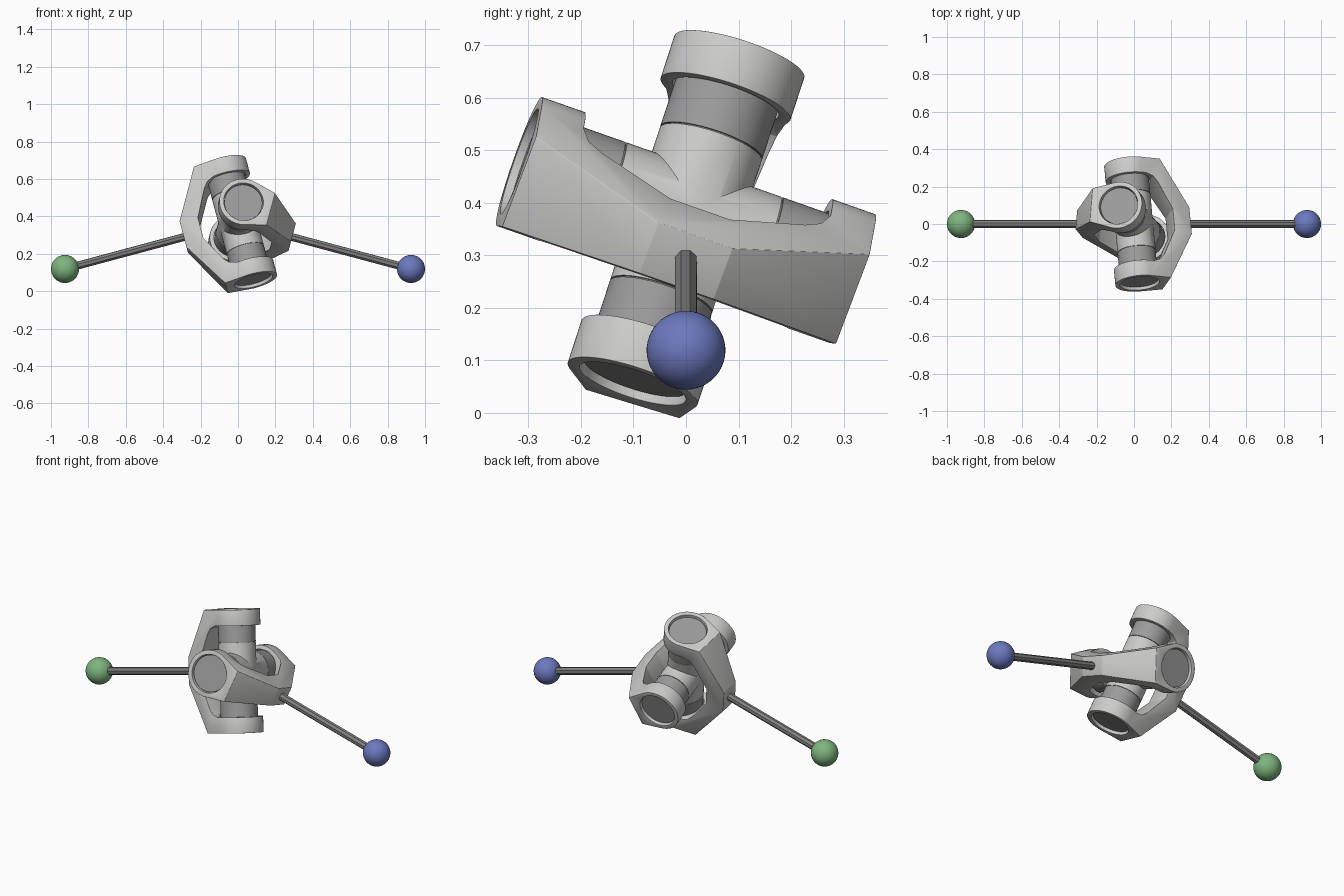
import bpy, bmesh, math
from mathutils import Matrix, Vector

if "Cube" in bpy.data.objects:
    bpy.data.objects.remove(bpy.data.objects["Cube"])


def material(name, rgb):
    m = bpy.data.materials.new(name)
    m.diffuse_color = (*rgb, 1)
    m.use_nodes = True
    m.node_tree.nodes["Principled BSDF"].inputs["Base Color"].default_value = (*rgb, 1)
    return m


LIGHT = material("light grey", (0.60, 0.60, 0.59))
MID = material("mid grey", (0.33, 0.33, 0.33))
DARK = material("dark grey", (0.22, 0.22, 0.215))
BLUE = material("blue", (0.15, 0.19, 0.52))
GREEN = material("green", (0.21, 0.46, 0.21))

# Joint centre and the two frames: X along the shaft, Y along the pins
CENTRE = Vector((0, 0, 0.367))
TILT, TWIST = math.radians(15), math.radians(20)
ST, CT = math.sin(TILT), math.cos(TILT)


def frame(shaft, pin):
    m = Matrix((shaft, pin, shaft.cross(pin))).transposed().to_4x4()
    return Matrix.Translation(CENTRE) @ m


shaft_l, shaft_r = Vector((CT, 0, -ST)), Vector((-CT, 0, -ST))
pin_l = Vector((ST * math.sin(TWIST), -math.cos(TWIST), CT * math.sin(TWIST)))
pin_r = shaft_r.cross(pin_l).normalized()
if pin_r.z < 0:
    pin_r = -pin_r
FRAMES = {"left": frame(shaft_l, pin_l), "right": frame(shaft_r, pin_r)}


def add(name, bm, mat, matrix, smooth=True):
    bmesh.ops.recalc_face_normals(bm, faces=bm.faces)
    me = bpy.data.meshes.new(name)
    bm.to_mesh(me)
    bm.free()
    ob = bpy.data.objects.new(name, me)
    bpy.context.collection.objects.link(ob)
    ob.matrix_world = matrix
    me.materials.append(mat)
    if smooth:
        smooth_object(ob)
    return ob


def smooth_object(ob):
    bpy.ops.object.select_all(action='DESELECT')
    ob.select_set(True)
    bpy.context.view_layer.objects.active = ob
    bpy.ops.object.shade_smooth_by_angle(angle=math.radians(32))


def prism(points, start, depth):
    """Extrude a closed outline of 3D points along a vector."""
    bm = bmesh.new()
    verts = [bm.verts.new(Vector(p) + start) for p in points]
    face = bm.faces.new(verts)
    moved = bmesh.ops.extrude_face_region(bm, geom=[face])["geom"]
    bmesh.ops.translate(bm, vec=depth, verts=[v for v in moved if isinstance(v, bmesh.types.BMVert)])
    # Close the start side if the extrusion opened it
    bmesh.ops.holes_fill(bm, edges=[e for e in bm.edges if e.is_boundary], sides=0)
    return bm


def cylinder(radius, a, b, axis="Y", sides=64):
    """Cylinder along a local axis between two positions."""
    bm = bmesh.new()
    turn = Matrix.Rotation(-math.pi / 2, 4, "X") if axis == "Y" else Matrix.Rotation(math.pi / 2, 4, "Y")
    shift = Matrix.Translation((0, (a + b) / 2, 0) if axis == "Y" else ((a + b) / 2, 0, 0))
    bmesh.ops.create_cone(bm, cap_ends=True, segments=sides, radius1=radius, radius2=radius,
                          depth=abs(b - a), matrix=shift @ turn)
    return bm


def apply_modifiers(ob):
    bpy.context.view_layer.update()
    dg = bpy.context.evaluated_depsgraph_get()
    ob.data = bpy.data.meshes.new_from_object(ob.evaluated_get(dg))
    ob.modifiers.clear()


def boolean(ob, other, operation):
    mod = ob.modifiers.new(operation.lower(), 'BOOLEAN')
    mod.object, mod.operation, mod.solver = other, operation, 'EXACT'
    apply_modifiers(ob)
    bpy.data.objects.remove(other)


# Yoke outlines: fork profile, and the rounded wedge it is trimmed to
OUTER = [(-0.2, 0.338), (0.15, 0.338), (0.30, 0.075)]
INNER = [(0.20, 0.06), (0.125, 0.205), (0.10, 0.235), (0.06, 0.25), (-0.2, 0.25)]
upper = OUTER[::-1] + INNER[::-1]
upper = INNER[::-1] + OUTER  # start at the tip's inner corner
FORK = [(x, y, 0) for x, y in OUTER]
FORK += [(x, -y, 0) for x, y in reversed(OUTER)]
FORK += [(x, -y, 0) for x, y in reversed(INNER)]
FORK += [(x, y, 0) for x, y in INNER]
R = 0.13
WEDGE = [(0.4, 0, 0.026), (0.4, 0, -0.026)]
for i in range(41):
    t = math.radians(-76 - 208 * i / 40)
    WEDGE.append((R * math.cos(t), 0, R * math.sin(t)))


def build_yoke(side, matrix):
    yoke = add(side + "_yoke", prism(FORK, Vector((0, 0, -0.2)), Vector((0, 0, 0.4))), LIGHT, matrix, False)
    wedge = add("trim", prism(WEDGE, Vector((0, -0.5, 0)), Vector((0, 1, 0))), LIGHT, matrix, False)
    boolean(yoke, wedge, 'INTERSECT')
    bore = add("bore", cylinder(0.106, -0.5, 0.5), LIGHT, matrix, False)
    boolean(yoke, bore, 'DIFFERENCE')
    bevel = yoke.modifiers.new("bevel", 'BEVEL')
    bevel.width, bevel.segments, bevel.angle_limit = 0.01, 3, math.radians(25)
    bevel.limit_method = 'ANGLE'
    apply_modifiers(yoke)
    smooth_object(yoke)


for side, matrix in FRAMES.items():
    build_yoke(side, matrix)
    # Bearing caps on both pin ends
    for label, s in (("upper", 1), ("lower", -1)):
        add(f"{side}_{label}_bearing_cap", cylinder(0.102, s * 0.160, s * 0.322), MID, matrix)
    # Shaft and its end ball
    end = 0.925 / CT
    add(side + "_shaft", cylinder(0.022, 0.27, end, "X", 8), DARK, matrix, False)
    bm = bmesh.new()
    bmesh.ops.create_uvsphere(bm, u_segments=48, v_segments=24, radius=0.075,
                              matrix=Matrix.Translation((end, 0, 0)))
    add(side + "_ball", bm, BLUE if side == "left" else GREEN, matrix)

# Cross body joining the pins, with a slim seam before each bearing cap
cross = add("cross_body", cylinder(0.102, -0.157, 0.157), LIGHT, FRAMES["left"], False)
arm = add("cross_arm", cylinder(0.102, -0.157, 0.157), LIGHT, FRAMES["right"], False)
boolean(cross, arm, 'UNION')
smooth_object(cross)
for side, matrix in FRAMES.items():
    add(side + "_cross_core", cylinder(0.098, -0.165, 0.165), DARK, matrix)
